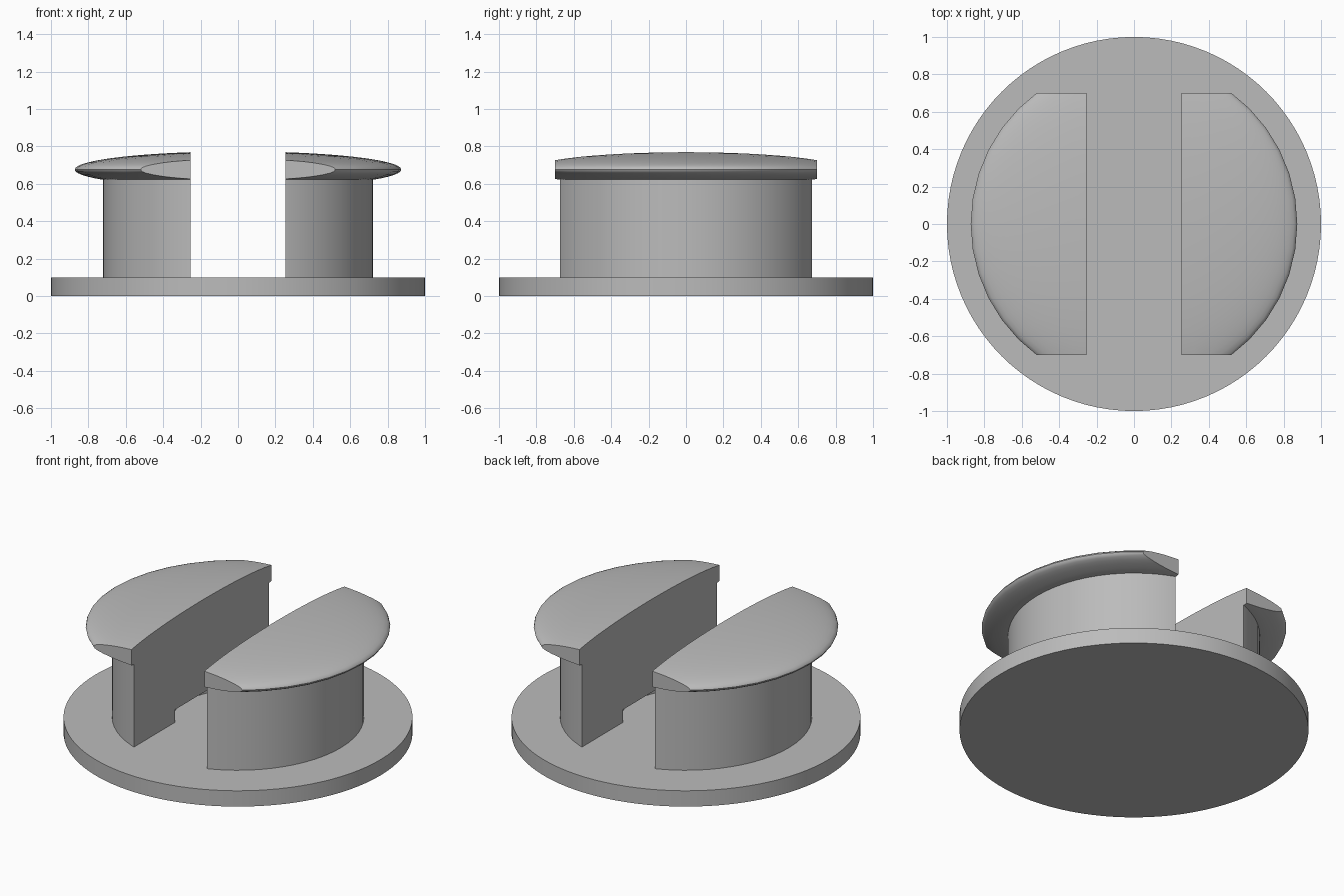
import bpy, bmesh
from mathutils import Matrix, Vector

cube = bpy.data.objects.get("Cube")
if cube:
    bpy.data.objects.remove(cube, do_unlink=True)

GREY = (0.5, 0.5, 0.5, 1)
grey = bpy.data.materials.new("plain grey")
grey.use_nodes = True
grey.diffuse_color = GREY
grey.node_tree.nodes["Principled BSDF"].inputs["Base Color"].default_value = GREY

SLOT = 0.255      # half width of the slot between the two halves
BASE_TOP = 0.1
CAP_BOTTOM = 0.623


def make_object(name, bm):
    bmesh.ops.recalc_face_normals(bm, faces=bm.faces)
    mesh = bpy.data.meshes.new(name)
    bm.to_mesh(mesh)
    bm.free()
    mesh.materials.append(grey)
    obj = bpy.data.objects.new(name, mesh)
    bpy.context.collection.objects.link(obj)
    return obj


def smooth(obj, angle):
    bpy.ops.object.select_all(action='DESELECT')
    obj.select_set(True)
    bpy.context.view_layer.objects.active = obj
    bpy.ops.object.shade_smooth_by_angle(angle=angle)


def cylinder(radius, bottom, top, segments):
    bm = bmesh.new()
    bmesh.ops.create_cone(bm, cap_ends=True, segments=segments, radius1=radius,
                          radius2=radius, depth=top - bottom,
                          matrix=Matrix.Translation((0, 0, (bottom + top) / 2)))
    return bm


def cut(bm, point, outward):
    """Slice away everything on the outward side and close the cut."""
    result = bmesh.ops.bisect_plane(bm, geom=bm.verts[:] + bm.edges[:] + bm.faces[:],
                                    plane_co=point, plane_no=outward, clear_outer=True)
    edges = [e for e in result["geom_cut"] if isinstance(e, bmesh.types.BMEdge)]
    bmesh.ops.contextual_create(bm, geom=edges)


# Round base plate
smooth(make_object("base_plate", cylinder(1, 0, BASE_TOP, 96)), 0.6)

# Helper that hollows the foot of both posts around the centre
bore = make_object("bore_cutter", cylinder(0.37, 0, 0.18, 64))
bore.hide_render = True
bore.hide_set(True)

for side, sign in (("left", 1), ("right", -1)):
    inner = (Vector((sign * SLOT, 0, 0)), Vector((-sign, 0, 0)))

    # Half-round post
    bm = cylinder(0.722, BASE_TOP, CAP_BOTTOM, 64)
    cut(bm, *inner)
    post = make_object(side + "_post", bm)
    hollow = post.modifiers.new("hollow", 'BOOLEAN')
    hollow.object = bore
    hollow.solver = 'EXACT'
    bpy.context.view_layer.objects.active = post
    bpy.ops.object.modifier_apply(modifier=hollow.name)
    smooth(post, 0.6)

    # Flattened dome cap, trimmed at the slot, both ends and underneath
    bm = bmesh.new()
    bmesh.ops.create_uvsphere(bm, u_segments=40, v_segments=32, radius=1)
    bmesh.ops.transform(bm, verts=bm.verts, matrix=Matrix.Translation((0, 0, 0.676))
                        @ Matrix.Diagonal((0.873, 0.873, 0.097, 1)))
    cut(bm, *inner)
    for end in (-1, 1):
        cut(bm, (0, end * 0.7, 0), (0, end, 0))
    cut(bm, (0, 0, CAP_BOTTOM), (0, 0, -1))
    smooth(make_object(side + "_cap", bm), 0.6)

bpy.data.objects.remove(bore, do_unlink=True)
